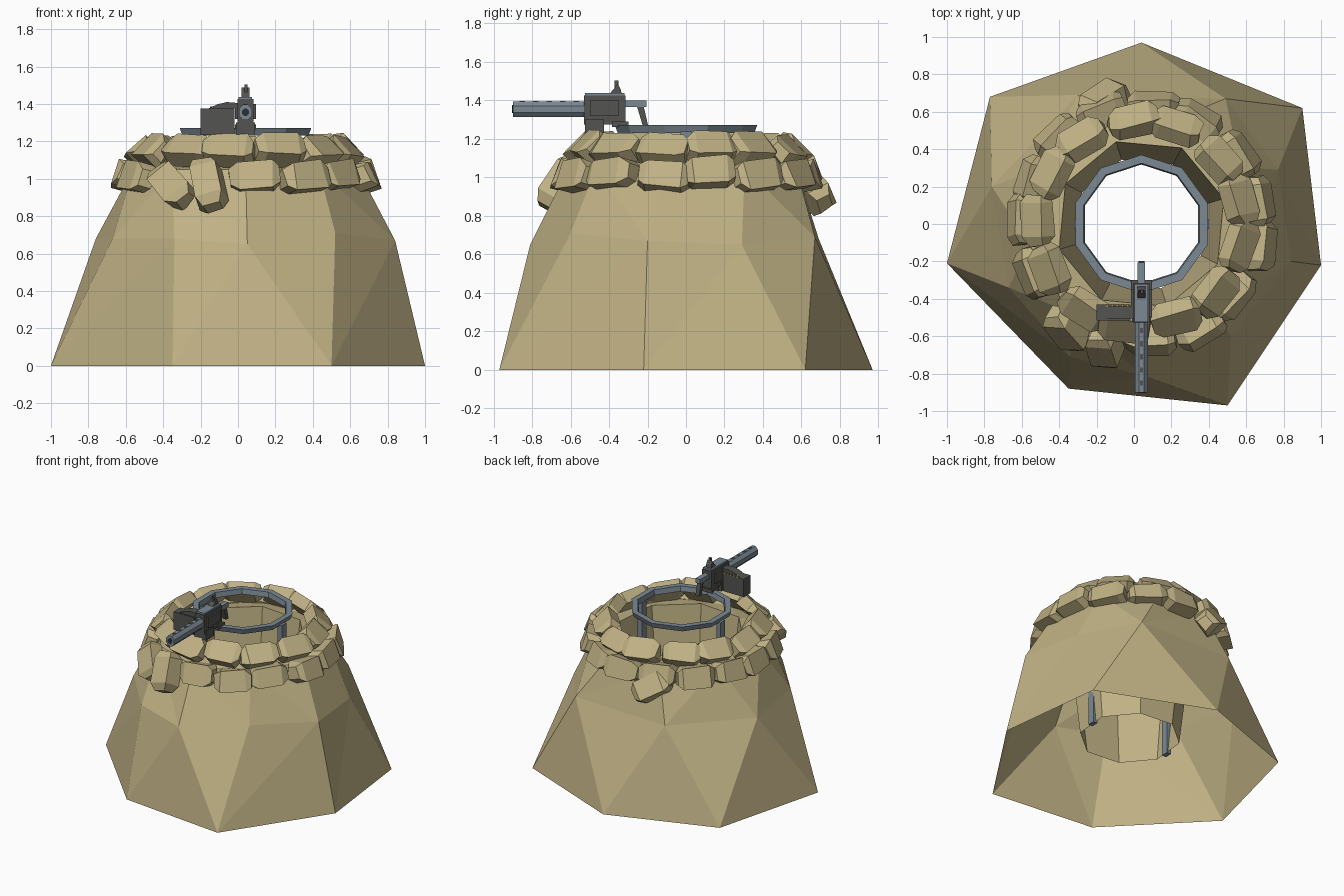
import bpy, bmesh, math, random
from mathutils import Matrix, Vector

if "Cube" in bpy.data.objects:
    bpy.data.objects.remove(bpy.data.objects["Cube"])

random.seed(4)
CX = 0.04  # axis of the gun pit


def material(name, rgb):
    m = bpy.data.materials.new(name)
    m.diffuse_color = (*rgb, 1)
    m.use_nodes = True
    m.node_tree.nodes["Principled BSDF"].inputs["Base Color"].default_value = m.diffuse_color
    return m


SAND = material("sand", (0.53, 0.445, 0.235))
STEEL = material("blue_steel", (0.20, 0.25, 0.29))
DARK = material("dark_gunmetal", (0.088, 0.09, 0.084))
BLACK = material("black_slots", (0.025, 0.028, 0.03))
BRASS = material("brass", (0.40, 0.28, 0.09))


def finish(bm, name, mat):
    me = bpy.data.meshes.new(name)
    bm.to_mesh(me)
    bm.free()
    ob = bpy.data.objects.new(name, me)
    me.materials.append(mat)
    bpy.context.collection.objects.link(ob)
    return ob


def prism(name, mat, outline, a, b, axis="x"):
    """Extrude a 2D outline from a to b along x (outline = y,z) or y (outline = x,z)."""
    bm = bmesh.new()
    r0, r1 = [[bm.verts.new((t, u, v) if axis == "x" else (u, t, v)) for u, v in outline]
              for t in (a, b)]
    n = len(outline)
    for i in range(n):
        j = (i + 1) % n
        bm.faces.new((r0[i], r0[j], r1[j], r1[i]))
    bm.faces.new(r0[::-1])
    bm.faces.new(r1)
    bmesh.ops.recalc_face_normals(bm, faces=bm.faces)
    return finish(bm, name, mat)


def box(name, mat, x0, x1, y0, y1, z0, z1):
    return prism(name, mat, [(y0, z0), (y1, z0), (y1, z1), (y0, z1)], x0, x1)


def circle(n, r, z, phase=0.0):
    return [(CX + r * math.cos(phase + k * math.tau / n),
             r * math.sin(phase + k * math.tau / n), z) for k in range(n)]


def loop(bm, pts):
    return [bm.verts.new(p) for p in sorted(pts, key=lambda p: math.atan2(p[1], p[0]))]


def skin(bm, A, B):
    """Join two rings of different vertex counts with triangles, stepping by angle."""
    def ang(L, i):
        v = L[i % len(L)].co
        return math.atan2(v.y, v.x) + math.tau * (i // len(L))
    i = j = 0
    while i < len(A) or j < len(B):
        a, b = A[i % len(A)], B[j % len(B)]
        if j >= len(B) or (i < len(A) and ang(A, i + 1) <= ang(B, j + 1)):
            i += 1
            bm.faces.new((a, A[i % len(A)], b))
        else:
            j += 1
            bm.faces.new((a, B[j % len(B)], b))


# Mound: open sheet from the heptagon foot, over the rim, down the pit wall
foot = [(0.04, 0.97, 0), (0.90, 0.62, 0), (1, -0.22, 0), (0.5, -0.97, 0),
        (-0.35, -0.88, 0), (-1, -0.21, 0), (-0.77, 0.68, 0)]
waist = [(0.05, -0.81, 0.65), (0.52, -0.60, 0.71), (0.84, -0.2, 0.67), (0.77, 0.29, 0.65),
         (0.49, 0.67, 0.69), (-0.3, 0.69, 0.68), (-0.76, 0.2, 0.68), (-0.67, -0.34, 0.68),
         (-0.34, -0.71, 0.68)]
bm = bmesh.new()
rings = [loop(bm, p) for p in (foot, waist, circle(9, 0.61, 1.05, -1.57),
                               circle(8, 0.46, 1.08, 0.3), circle(8, 0.36, 0.2, 0.3))]
for lo, hi in zip(rings, rings[1:]):
    skin(bm, lo, hi)
finish(bm, "mound", SAND)


# Sandbags: four square sections along the length, smaller at both ends
def add_bag(bm, pos, theta, lean, roll=0.0, length=0.27, w=0.13, h=0.15):
    M = (Matrix.Translation(pos) @ Matrix.Rotation(theta + math.pi / 2, 4, 'Z')
         @ Matrix.Rotation(-lean, 4, 'X') @ Matrix.Rotation(roll, 4, 'Y'))
    secs = []
    for t, s in ((-0.5, 0.6), (-0.34, 1), (0.34, 1), (0.5, 0.6)):
        sec = []
        for sy, sz in ((-1, -1), (1, -1), (1, 1), (-1, 1)):
            k = 0.85 if sz > 0 else 1.0
            p = Vector((t * length, sy * s * k * w / 2, sz * s * h / 2))
            p += Vector([random.uniform(-0.008, 0.008) for _ in range(3)])
            sec.append(bm.verts.new(M @ p))
        secs.append(sec)
    for a, b in zip(secs, secs[1:]):
        for i in range(4):
            j = (i + 1) % 4
            bm.faces.new((a[i], a[j], b[j], b[i]))
    bm.faces.new(secs[0][::-1])
    bm.faces.new(secs[-1])


def bag_row(name, count, r, z, phase, lean, skip=(), **size):
    bm = bmesh.new()
    for k in range(count):
        if k in skip:
            continue
        th = phase + k * math.tau / count + random.uniform(-0.04, 0.04)
        rr = r + random.uniform(-0.012, 0.012)
        add_bag(bm, (CX + rr * math.cos(th), rr * math.sin(th), z + random.uniform(-0.012, 0.012)),
                th + random.uniform(-0.1, 0.1), lean, random.uniform(-0.1, 0.1), **size)
    bmesh.ops.recalc_face_normals(bm, faces=bm.faces)
    return finish(bm, name, SAND)


bag_row("sandbags_lower_row", 15, 0.625, 1.01, math.radians(-84), 0.28, (13, 14), w=0.15, h=0.15)
bag_row("sandbags_upper_row", 13, 0.54, 1.145, math.radians(-70), 0.75, w=0.11, h=0.155)

# Bags that slipped down the slope
bm = bmesh.new()
for x, y, z, th, lean, roll in ((-0.35, -0.56, 0.96, -122, 25, 40), (-0.16, -0.66, 0.97, -107, 28, 72),
                                (-0.16, 0.66, 0.93, 106, 28, -32)):
    add_bag(bm, (x, y, z), *map(math.radians, (th, lean, roll)), length=0.28, w=0.14)
bmesh.ops.recalc_face_normals(bm, faces=bm.faces)
finish(bm, "sandbags_slipped", SAND)

# Ten-sided gun ring on two legs
bm = bmesh.new()
ph = math.pi / 2
R = [loop(bm, circle(10, r, z, ph)) for r, z in ((0.37, 1.272), (0.325, 1.272), (0.318, 1.232), (0.355, 1.232))]
for k in range(4):
    a, b = R[k], R[(k + 1) % 4]
    for i in range(10):
        j = (i + 1) % 10
        bm.faces.new((a[i], a[j], b[j], b[i]))
bmesh.ops.recalc_face_normals(bm, faces=bm.faces)
finish(bm, "gun_ring", STEEL)
for side, label in ((-1, "left"), (1, "right")):
    x = CX + side * 0.342
    box("ring_leg_" + label, STEEL, x - 0.018, x + 0.018, -0.028, 0.028, 0.19, 1.24)

# Gun: barrel jacket, slots and muzzle
octagon = [(CX + 0.038 * math.cos(math.radians(22.5 + 45 * k)),
            1.355 + 0.044 * math.sin(math.radians(22.5 + 45 * k))) for k in range(8)]
prism("barrel_jacket", STEEL, octagon, -0.90, -0.52, "y")
prism("muzzle_hole", BLACK, [(CX + (u - CX) * 0.5, 1.355 + (v - 1.355) * 0.5) for u, v in octagon],
      -0.904, -0.899, "y")
for k in range(5):
    y = -0.85 + 0.07 * k
    box("jacket_slot", DARK, CX - 0.008, CX + 0.008, y - 0.014, y + 0.014, 1.394, 1.3985)

# Receiver, top cover, cradle and mount
box("receiver", DARK, CX - 0.042, CX + 0.042, -0.53, -0.315, 1.275, 1.425)
box("receiver_cover", STEEL, CX - 0.036, CX + 0.036, -0.525, -0.32, 1.425, 1.438)
box("cradle", DARK, CX - 0.05, CX + 0.05, -0.525, -0.425, 1.23, 1.30)
box("mount_foot", DARK, CX - 0.055, CX + 0.055, -0.385, -0.30, 1.262, 1.29)
box("side_plate", DARK, CX - 0.055, CX + 0.055, -0.50, -0.35, 1.32, 1.40)

# Sights
prism("rear_sight", DARK, [(-0.395, 1.438), (-0.335, 1.438), (-0.34, 1.46), (-0.355, 1.488), (-0.375, 1.46)],
      CX - 0.022, CX + 0.022)
box("sight_post", DARK, CX - 0.006, CX + 0.012, -0.372, -0.352, 1.46, 1.505)

# Rear grip frame
box("grip_top", STEEL, CX - 0.02, CX + 0.02, -0.32, -0.205, 1.365, 1.40)
prism("grip_handle", DARK, [(-0.255, 1.37), (-0.22, 1.37), (-0.197, 1.27), (-0.225, 1.27)],
      CX - 0.016, CX + 0.016)

# Ammunition box with feed belt
box("ammo_box", DARK, -0.20, -0.02, -0.515, -0.43, 1.235, 1.375)
prism("feed_cover", DARK, [(-0.16, 1.375), (-0.02, 1.375), (0.0, 1.405), (-0.06, 1.41), (-0.11, 1.398)],
      -0.505, -0.44, "y")
for k in range(5):
    x = -0.15 + 0.027 * k
    box("belt_round", BRASS, x, x + 0.014, -0.445, -0.428, 1.372, 1.385)
